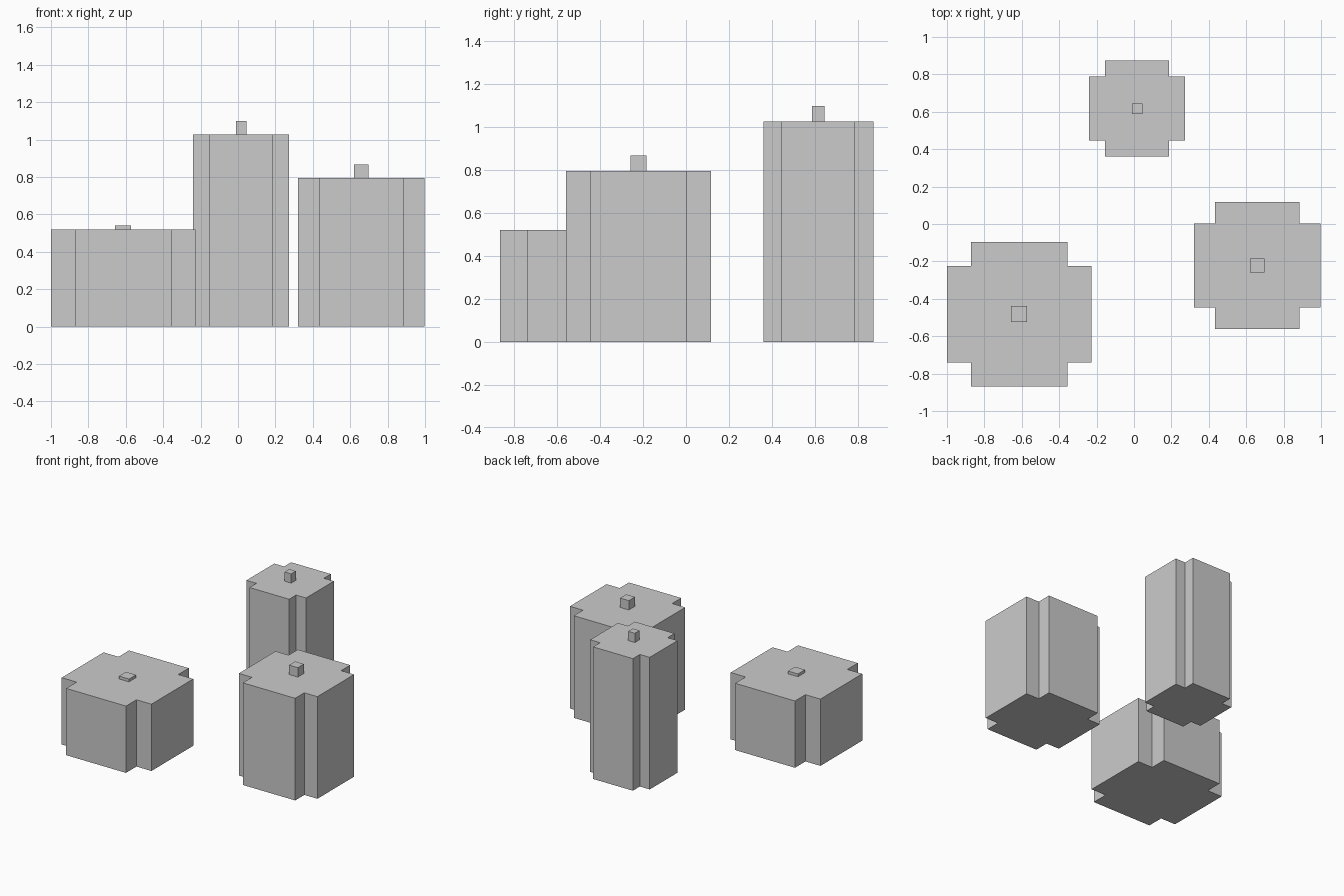
import bpy, bmesh
from mathutils import Vector

if "Cube" in bpy.data.objects:
    bpy.data.objects.remove(bpy.data.objects["Cube"])


def lift(bm, faces, dz):
    """Extrude faces vertically and return the new cap faces."""
    geom = bmesh.ops.extrude_face_region(bm, geom=faces)["geom"]
    bmesh.ops.translate(bm, vec=(0, 0, dz), verts=[g for g in geom if isinstance(g, bmesh.types.BMVert)])
    return [g for g in geom if isinstance(g, bmesh.types.BMFace)]


def finish(bm, name, loc):
    bmesh.ops.recalc_face_normals(bm, faces=bm.faces)
    mesh = bpy.data.meshes.new(name)
    bm.to_mesh(mesh)
    bm.free()
    ob = bpy.data.objects.new(name, mesh)
    ob.location = loc
    bpy.context.collection.objects.link(ob)


def candle(name, x, y, unit, rim, floor, wick_top):
    # Body: cross-shaped footprint (core plus four arms), raised, core top sunk
    core, half = 6 * unit, 9 * unit
    bm = bmesh.new()
    c = [bm.verts.new((sx * core, sy * core, 0)) for sx, sy in ((-1, -1), (1, -1), (1, 1), (-1, 1))]
    base = [bm.faces.new(c)]
    for i, (dx, dy) in enumerate(((0, -1), (1, 0), (0, 1), (-1, 0))):
        a, b = c[i], c[(i + 1) % 4]
        out = Vector((dx, dy, 0)) * (half - core)
        base.append(bm.faces.new((a, bm.verts.new(a.co + out), bm.verts.new(b.co + out), b)))
    # keep the base as the underside: extrude a copy upwards
    bottom = bmesh.ops.duplicate(bm, geom=base)["geom"]
    caps = lift(bm, [f for f in bottom if isinstance(f, bmesh.types.BMFace)], rim)
    bmesh.ops.remove_doubles(bm, verts=bm.verts, dist=1e-5)
    middle = [f for f in bm.faces if f.calc_center_median().xy.length < 1e-4
              and f.calc_center_median().z > rim / 2]
    lift(bm, middle, floor - rim)
    finish(bm, name + "_wax", (x, y, 0))

    # Wick: square post standing on the sunken floor
    bm = bmesh.new()
    bmesh.ops.create_cube(bm, size=1)
    bmesh.ops.scale(bm, vec=(2 * unit, 2 * unit, wick_top - floor), verts=bm.verts)
    finish(bm, name + "_wick", (x, y, (floor + wick_top) / 2))


candle("short_candle", -0.614, -0.482, 0.0429, 0.52, 0.42, 0.542)
candle("medium_candle", 0.659, -0.222, 0.0376, 0.795, 0.69, 0.868)
candle("tall_candle", 0.017, 0.617, 0.0285, 1.028, 0.92, 1.10)
